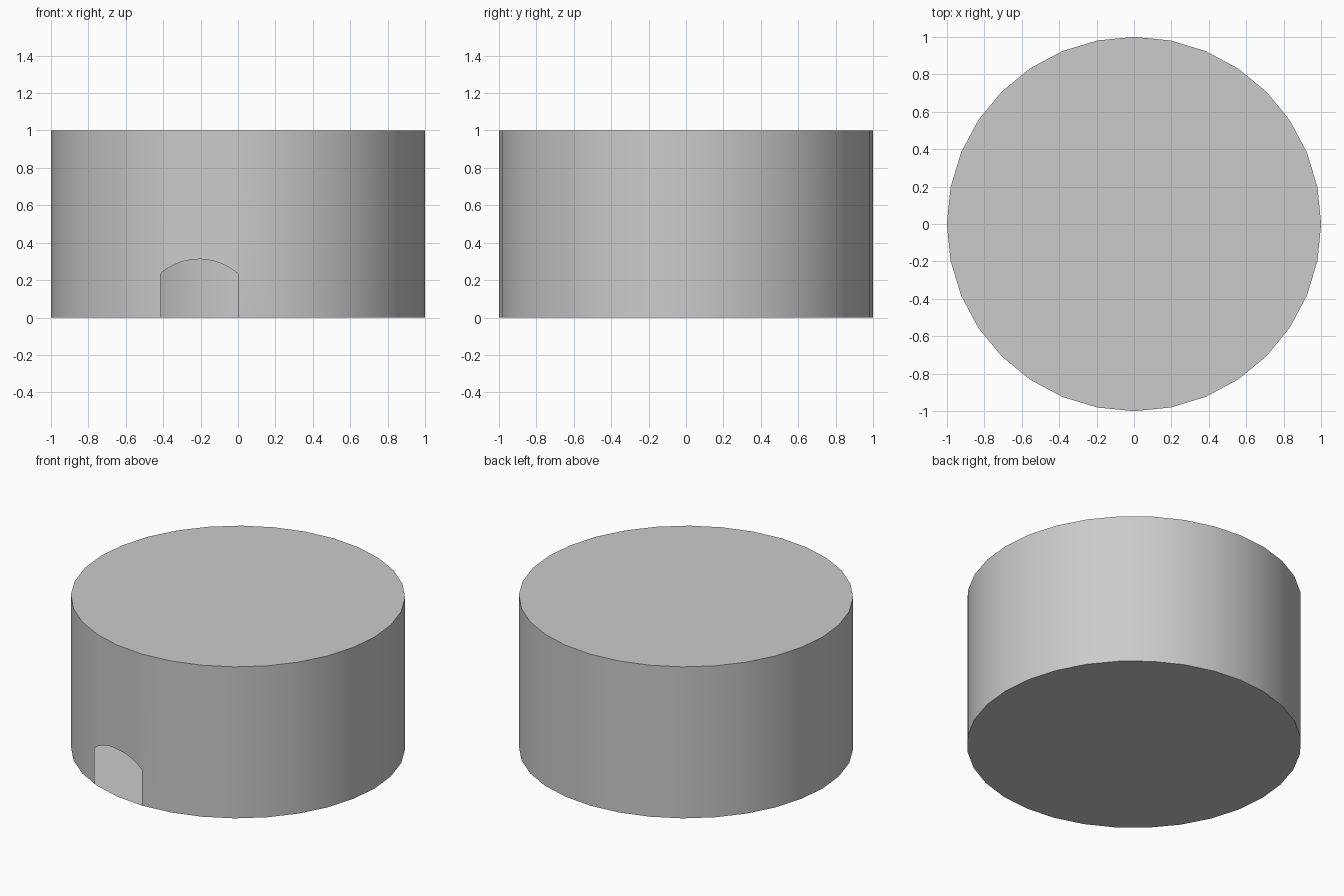
import bpy, bmesh, math

if "Cube" in bpy.data.objects:
    bpy.data.objects.remove(bpy.data.objects["Cube"])

SIDES, HEIGHT = 32, 1.0
DOOR_L, DOOR_R, SPRING, APEX = -0.415, 0.0, 0.235, 0.312


def arch_z(x):
    """Height of the segmental arch over the doorway at x."""
    half, rise = (DOOR_R - DOOR_L) / 2, APEX - SPRING
    r = (half ** 2 + rise ** 2) / (2 * rise)
    d = x - (DOOR_L + DOOR_R) / 2
    return APEX - r + math.sqrt(r * r - d * d)


# Plan outline: regular polygon, with extra points on the front sides for the arch
corners = [(math.sin(2 * math.pi * i / SIDES), -math.cos(2 * math.pi * i / SIDES))
           for i in range(SIDES)]
corners[0] = (0.0, -1.0)
arch_x = [DOOR_R + (DOOR_L - DOOR_R) * i / 10 for i in range(1, 11)]
plan = []
for i, a in enumerate(corners):
    b = corners[(i + 1) % SIDES]
    plan.append(a)
    if a[1] < 0:
        for x in sorted(arch_x):
            if a[0] + 1e-4 < x < b[0] - 1e-4:
                t = (x - a[0]) / (b[0] - a[0])
                plan.append((x, a[1] + t * (b[1] - a[1])))

# Thin hollow drum: floor, roof and wall with the arched doorway left open
bm = bmesh.new()
low = [bm.verts.new((x, y, 0)) for x, y in plan]
high = [bm.verts.new((x, y, HEIGHT)) for x, y in plan]
in_door = [y < 0 and DOOR_L - 1e-5 <= x <= DOOR_R + 1e-5 for x, y in plan]
arch = [bm.verts.new((x, y, arch_z(x))) if d else None
        for (x, y), d in zip(plan, in_door)]
bm.faces.new(low[::-1])
bm.faces.new(high)
n = len(plan)
for i in range(n):
    j = (i + 1) % n
    if in_door[i] and in_door[j]:
        loop = [arch[i], arch[j], high[j], high[i]]
    else:
        loop = [low[i], low[j], arch[j], high[j], high[i], arch[i]]
    bm.faces.new([v for v in loop if v])

mesh = bpy.data.meshes.new("drum_with_doorway")
bm.to_mesh(mesh)
bm.free()
drum = bpy.data.objects.new("drum_with_doorway", mesh)
bpy.context.collection.objects.link(drum)
bpy.context.view_layer.objects.active = drum
drum.select_set(True)
bpy.ops.object.shade_smooth_by_angle(angle=math.radians(30))
